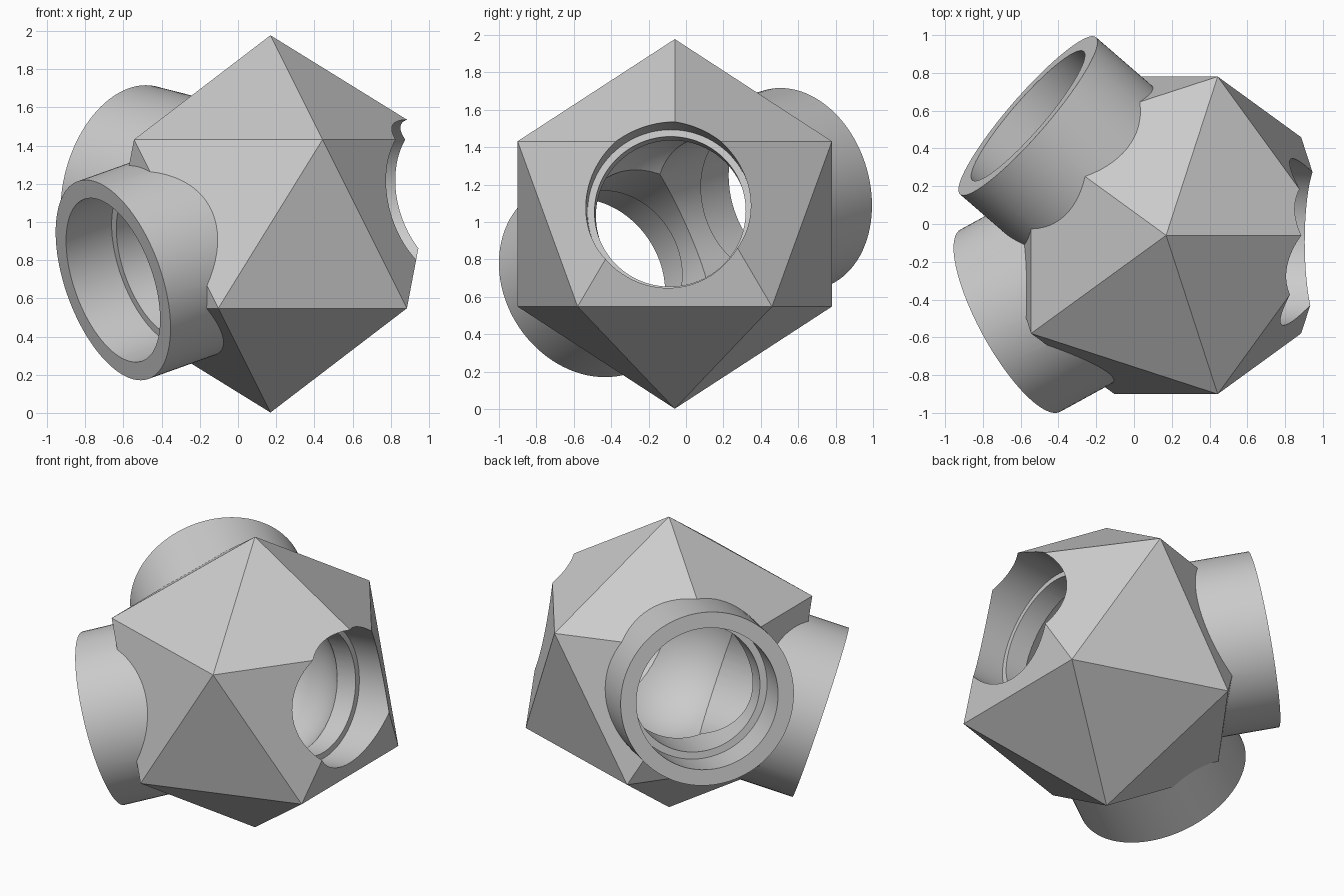
import bpy
from math import radians
from mathutils import Vector

default = bpy.data.objects.get("Cube")
if default:
    bpy.data.objects.remove(default, do_unlink=True)

CENTRE = Vector((0.17, -0.06, 0.99))
FRONT = Vector((-0.84, -0.46, -0.30)).normalized()
BACK = Vector((-0.745, 0.645, 0.19)).normalized()
SIDE = Vector((0.988, -0.053, 0.14)).normalized()
ARM_END = 0.985      # distance from the centre to an arm's mouth
ARM_RADIUS = 0.55
SOCKET_RADIUS = 0.45
BORE_RADIUS = 0.405

grey = bpy.data.materials.new("plain_grey")
grey.use_nodes = True
colour = (0.6, 0.6, 0.6, 1)
grey.diffuse_color = colour
grey.node_tree.nodes["Principled BSDF"].inputs["Base Color"].default_value = colour


def rod(name, axis, radius, start, end):
    """Solid cylinder along an axis through the hub centre."""
    bpy.ops.mesh.primitive_cylinder_add(
        vertices=96, radius=radius, depth=end - start,
        location=CENTRE + axis * (start + end) / 2,
        rotation=axis.to_track_quat('Z', 'Y').to_euler())
    obj = bpy.context.object
    obj.name = name
    return obj


def combine(target, tool, operation):
    """Apply a boolean and throw the tool away."""
    mod = target.modifiers.new(tool.name, 'BOOLEAN')
    mod.operation = operation
    mod.solver = 'EXACT'
    mod.object = tool
    bpy.context.view_layer.objects.active = target
    bpy.ops.object.modifier_apply(modifier=mod.name)
    bpy.data.objects.remove(tool, do_unlink=True)


# Twenty-sided hub
bpy.ops.mesh.primitive_ico_sphere_add(subdivisions=1, radius=0.988, location=CENTRE)
hub = bpy.context.object
hub.name = "connector_hub"

# Two projecting arms
for name, axis in (("front_arm", FRONT), ("back_arm", BACK)):
    combine(hub, rod(name, axis, ARM_RADIUS, 0, ARM_END), 'UNION')

# Round cavity where the bores meet
bpy.ops.mesh.primitive_uv_sphere_add(segments=64, ring_count=32, radius=0.52,
                                     location=CENTRE)
cavity = bpy.context.object
cavity.name = "inner_cavity"
combine(hub, cavity, 'DIFFERENCE')

# Stepped bores: narrow passage, then a wider socket at the mouth
bores = (("front", FRONT, SOCKET_RADIUS, 0.70),
         ("back", BACK, SOCKET_RADIUS, 0.70),
         ("side", SIDE, 0.442, 0.47))
for name, axis, radius, step in bores:
    combine(hub, rod(name + "_passage", axis, BORE_RADIUS, 0, step + 0.05), 'DIFFERENCE')
    combine(hub, rod(name + "_socket", axis, radius, step, 1.3), 'DIFFERENCE')

hub.data.materials.clear()
hub.data.materials.append(grey)
for face in hub.data.polygons:
    face.material_index = 0

bpy.ops.object.select_all(action='DESELECT')
hub.select_set(True)
bpy.context.view_layer.objects.active = hub
bpy.ops.object.shade_smooth_by_angle(angle=radians(25))
